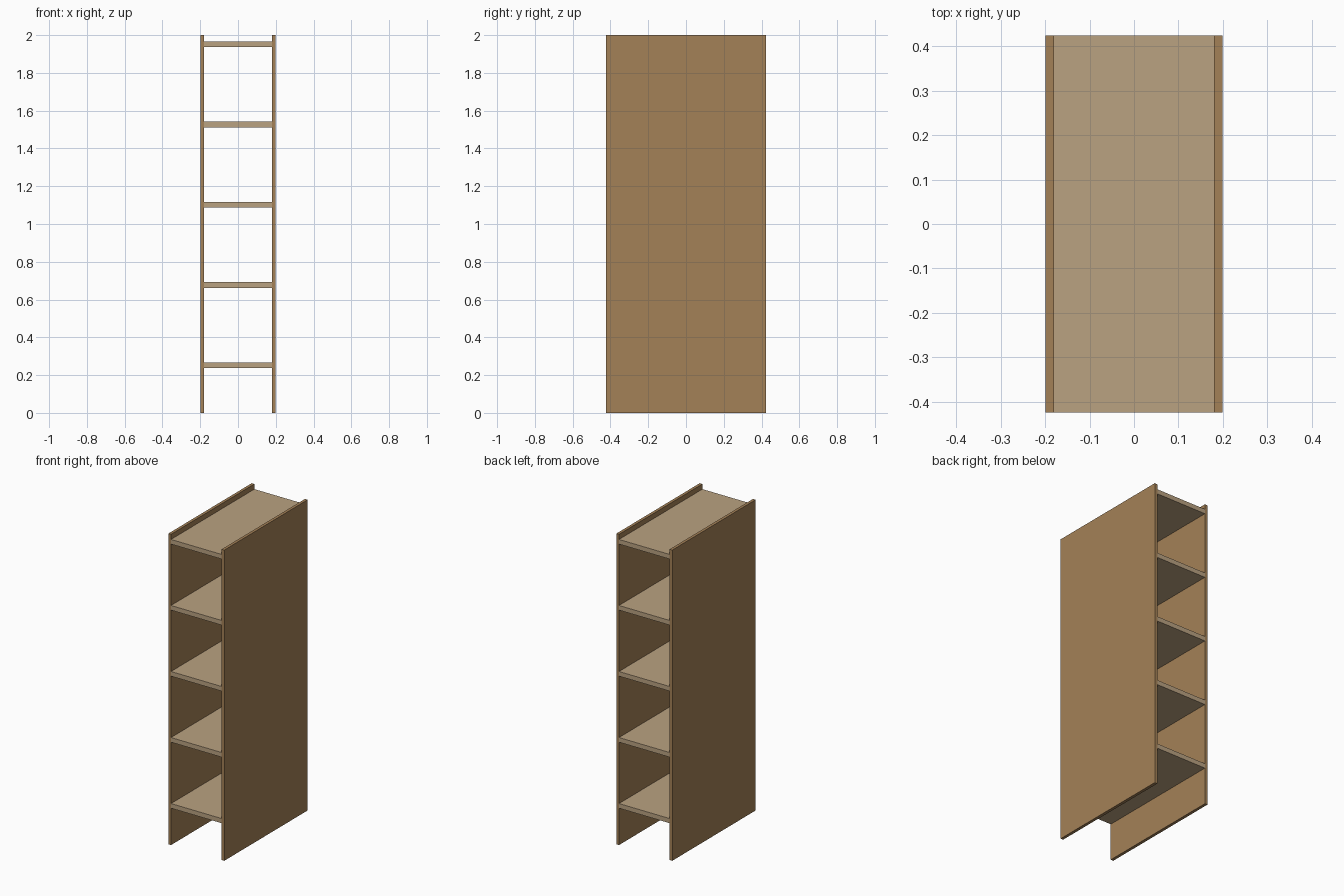
import bpy

if "Cube" in bpy.data.objects:
    bpy.data.objects.remove(bpy.data.objects["Cube"])

DEPTH = 0.848
HALF_W = 0.199
PANEL_T = 0.019
SHELF_T = 0.03


def material(name, color):
    mat = bpy.data.materials.new(name)
    mat.diffuse_color = (*color, 1)
    mat.use_nodes = True
    mat.node_tree.nodes["Principled BSDF"].inputs["Base Color"].default_value = mat.diffuse_color
    return mat


def board(name, center, size, mat):
    bpy.ops.mesh.primitive_cube_add(size=1, location=center)
    obj = bpy.context.object
    obj.name = name
    obj.scale = size
    bpy.ops.object.transform_apply(location=False, rotation=False, scale=True)
    obj.data.materials.append(mat)
    return obj


panel_wood = material("panel_wood", (0.37, 0.22, 0.095))
shelf_wood = material("shelf_wood", (0.49, 0.36, 0.22))

# Full-height side panels
for side, label in ((-1, "left"), (1, "right")):
    board(f"{label}_side_panel", (side * (HALF_W - PANEL_T / 2), 0, 1),
          (PANEL_T, DEPTH, 2), panel_wood)

# Five evenly spaced shelves, open at front and back
for i in range(5):
    board(f"shelf_{i + 1}", (0, 0, 0.252 + i * 0.425),
          (2 * (HALF_W - PANEL_T), DEPTH, SHELF_T), shelf_wood)
